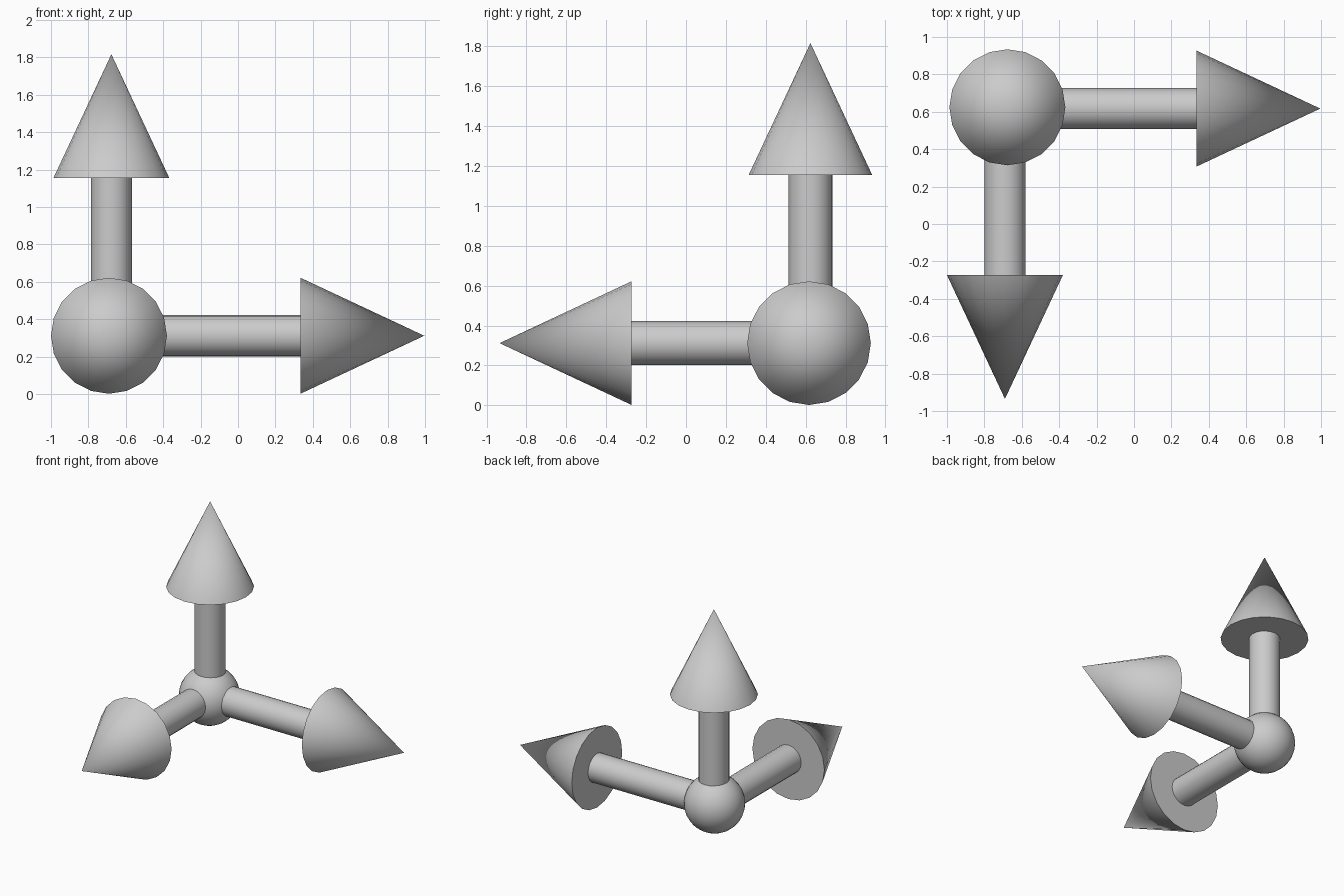
import bpy
from math import radians
from mathutils import Vector

cube = bpy.data.objects.get("Cube")
if cube:
    bpy.data.objects.remove(cube, do_unlink=True)

grey = bpy.data.materials.new("light_grey")
grey.use_nodes = True
colour = (0.6, 0.6, 0.6, 1)
grey.diffuse_color = colour
grey.node_tree.nodes["Principled BSDF"].inputs["Base Color"].default_value = colour

SIDES = 20
SHAFT_RADIUS = 0.11
HEAD_RADIUS = 0.31
HEAD_LENGTH = 0.662


def finish(name):
    obj = bpy.context.object
    obj.name = name
    obj.data.materials.append(grey)
    bpy.ops.object.shade_smooth_by_angle(angle=radians(40))
    return obj


def add_arrow(name, start, direction, shaft_length):
    """Round shaft with a cone head, pointing along direction."""
    start, direction = Vector(start), Vector(direction)
    turn = direction.to_track_quat('Z', 'Y').to_euler()
    bpy.ops.mesh.primitive_cylinder_add(
        vertices=SIDES, radius=SHAFT_RADIUS, depth=shaft_length,
        location=start + direction * shaft_length / 2, rotation=turn)
    finish(name + "_shaft")
    bpy.ops.mesh.primitive_cone_add(
        vertices=SIDES, radius1=HEAD_RADIUS, radius2=0, depth=HEAD_LENGTH,
        location=start + direction * (shaft_length + HEAD_LENGTH / 2), rotation=turn)
    finish(name + "_head")


# Ball joining the three arrows
bpy.ops.mesh.primitive_uv_sphere_add(
    segments=32, ring_count=16, radius=0.216, location=(-0.68, 0.62, 0.31))
finish("corner_ball")

# Upright, sideways and forward arrows
add_arrow("up_arrow", (-0.677, 0.624, 0.31), (0, 0, 1), 0.845)
add_arrow("side_arrow", (-0.68, 0.617, 0.312), (1, 0, 0), 1.014)
add_arrow("front_arrow", (-0.69, 0.62, 0.312), (0, -1, 0), 0.893)
